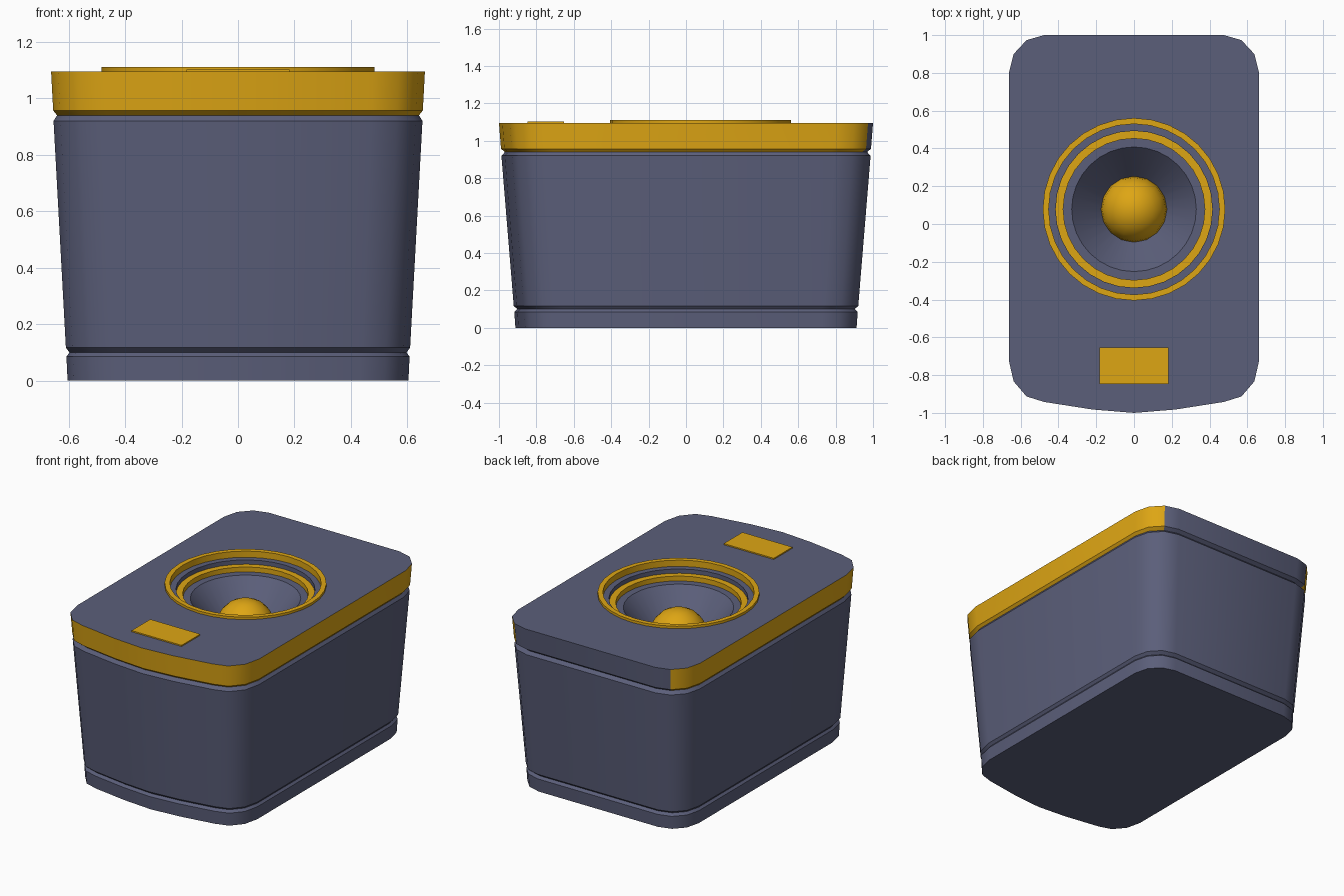
import bpy, bmesh
from math import cos, sin, pi, radians

old = bpy.data.objects.get("Cube")
if old:
    bpy.data.objects.remove(old, do_unlink=True)


def make_material(name, rgb):
    mat = bpy.data.materials.new(name)
    mat.use_nodes = True
    color = (*rgb, 1)
    mat.diffuse_color = color
    mat.node_tree.nodes["Principled BSDF"].inputs["Base Color"].default_value = color
    return mat


MATERIALS = [make_material("slate", (0.105, 0.114, 0.195)),
             make_material("golden_yellow", (0.73, 0.38, 0.007))]
SLATE, GOLD = 0, 1
TOP = 1.095
SPEAKER_Y = 0.078


def finish(bm, name, angle=33):
    mesh = bpy.data.meshes.new(name)
    bm.normal_update()
    bm.to_mesh(mesh)
    bm.free()
    for mat in MATERIALS:
        mesh.materials.append(mat)
    obj = bpy.data.objects.new(name, mesh)
    bpy.context.collection.objects.link(obj)
    bpy.ops.object.select_all(action='DESELECT')
    obj.select_set(True)
    bpy.context.view_layer.objects.active = obj
    bpy.ops.object.shade_smooth_by_angle(angle=radians(angle))
    return obj


def add_ring(bm, points, z, scale=1):
    return [bm.verts.new((x * scale, y * scale, z)) for x, y in points]


def bridge(bm, low, high, material=SLATE):
    faces = []
    for i in range(len(low)):
        j = (i + 1) % len(low)
        face = bm.faces.new((low[i], low[j], high[j], high[i]))
        face.material_index = material
        faces.append(face)
    return faces


def circle(radius, sides=32):
    return [(radius * cos(2 * pi * i / sides),
             SPEAKER_Y + radius * sin(2 * pi * i / sides)) for i in range(sides)]


def cabinet_outline():
    """Rounded rectangle with a bowed front, counter-clockwise from the front tip."""
    half = [(0, -1), (0.22, -0.982)]
    steps = [i * pi / 6 for i in range(4)]
    half += [(0.476 + 0.186 * sin(a), -0.725 - 0.217 * cos(a)) for a in steps]
    half += [(0.476 + 0.186 * cos(a), 0.8 + 0.2 * sin(a)) for a in steps]
    return half + [(-x, y) for x, y in reversed(half[1:])]


OUTLINE = cabinet_outline()

# Tapered cabinet with a groove near the foot and one below the lid
bm = bmesh.new()
levels = [(0, 0.912), (0.085, 0.918), (0.1, 0.902), (0.117, 0.921),
          (0.92, 0.987), (0.94, 0.968)]
rings = [add_ring(bm, OUTLINE, z, s) for z, s in levels]
for low, high in zip(rings, rings[1:]):
    bridge(bm, low, high)
bm.faces.new(list(reversed(rings[0])))
finish(bm, "cabinet")

# Lid: gold band on front and sides, slate at the back, slate top with a round opening
bm = bmesh.new()
rings = [add_ring(bm, OUTLINE, z, s)
         for z, s in [(0.94, 0.968), (0.957, 0.989), (TOP, 1)]]
for low, high in zip(rings, rings[1:]):
    for face in bridge(bm, low, high):
        mid = sum((v.co for v in face.verts), start=face.verts[0].co * 0) / 4
        face.material_index = SLATE if mid.y > 0.94 else GOLD
opening = add_ring(bm, circle(0.465), TOP)
edges = []
for ring in (rings[-1], opening):
    for i, vert in enumerate(ring):
        other = ring[(i + 1) % len(ring)]
        edges.append(bm.edges.get((vert, other)) or bm.edges.new((vert, other)))
filled = bmesh.ops.triangle_fill(bm, edges=edges, use_beauty=True, normal=(0, 0, 1))
for face in [g for g in filled["geom"] if isinstance(g, bmesh.types.BMFace)]:
    face.normal_update()
    if face.normal.z < 0:
        face.normal_flip()
    face.material_index = SLATE
finish(bm, "lid")

# Stepped speaker: raised rim, ledge, inner ring, surround and cone
bm = bmesh.new()
profile = [(0.483, 1.09, GOLD), (0.483, 1.111, GOLD), (0.452, 1.111, GOLD),
           (0.452, 1.07, SLATE), (0.415, 1.07, SLATE), (0.415, 1.042, GOLD),
           (0.375, 1.042, GOLD), (0.375, 1.01, SLATE), (0.33, 1.01, SLATE),
           (0.14, 0.8, SLATE)]
rings = [add_ring(bm, circle(r), z) for r, z, _ in profile]
for low, high, step in zip(rings, rings[1:], profile):
    bridge(bm, low, high, step[2])
bm.faces.new(rings[-1])
finish(bm, "speaker")

# Ball in the middle of the cone
bm = bmesh.new()
bmesh.ops.create_uvsphere(bm, u_segments=16, v_segments=10, radius=0.177)
for face in bm.faces:
    face.material_index = GOLD
ball = finish(bm, "speaker_dome", 60)
ball.location = (0, SPEAKER_Y, 0.823)

# Plain plate near the front edge
bm = bmesh.new()
bmesh.ops.create_cube(bm, size=1)
bmesh.ops.scale(bm, verts=bm.verts, vec=(0.364, 0.194, 0.009))
for face in bm.faces:
    face.material_index = GOLD
plate = finish(bm, "front_plate")
plate.location = (0, -0.75, TOP + 0.0035)
